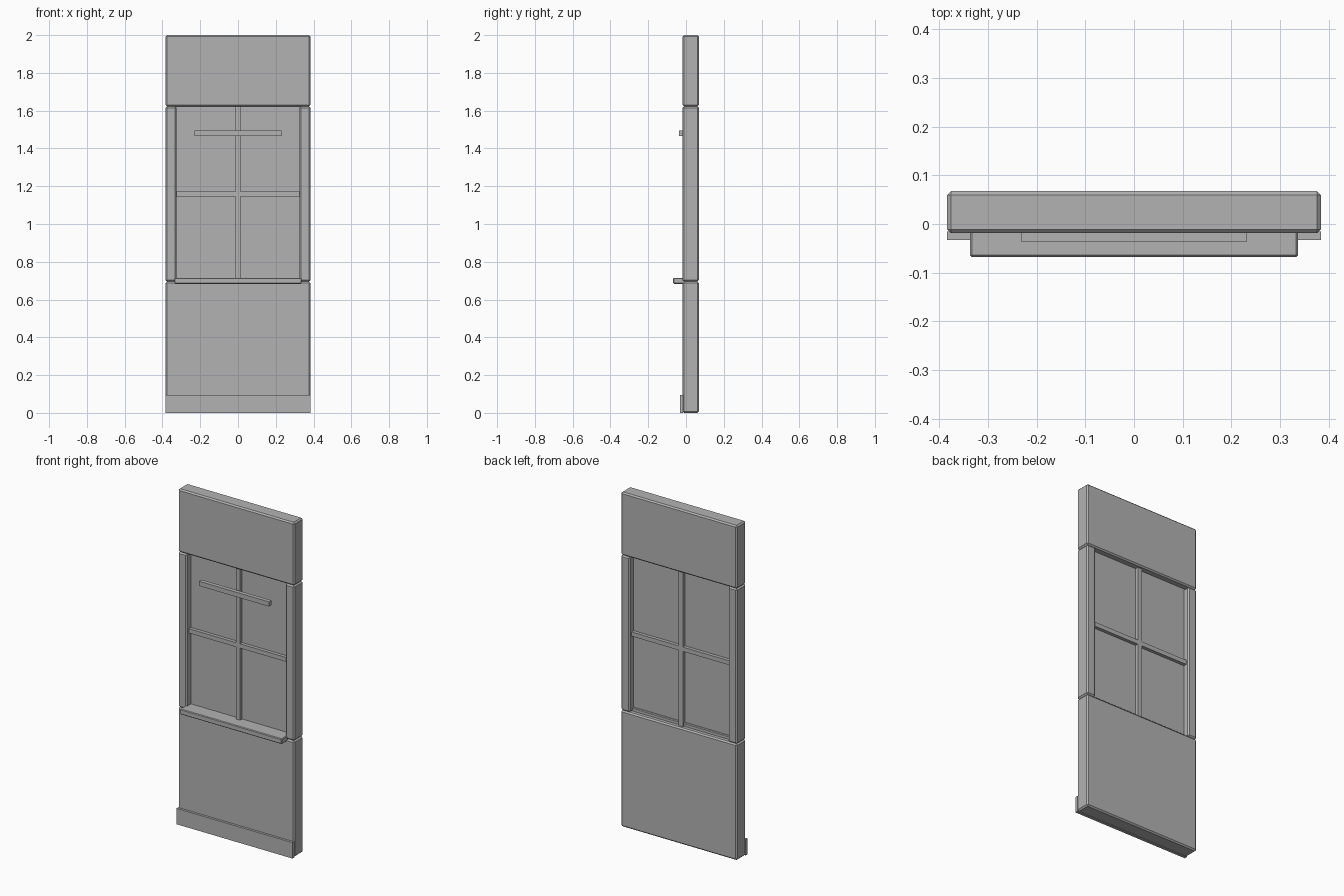
import bpy, bmesh

if "Cube" in bpy.data.objects:
    bpy.data.objects.remove(bpy.data.objects["Cube"])

grey = bpy.data.materials.new("plain grey")
grey.diffuse_color = (0.45, 0.45, 0.45, 1)
grey.use_nodes = True
grey.node_tree.nodes["Principled BSDF"].inputs["Base Color"].default_value = grey.diffuse_color


def box(name, x, y, z, bevel=0.0):
    """Box from (min, max) ranges, with optional chamfered edges."""
    bm = bmesh.new()
    bmesh.ops.create_cube(bm, size=1)
    for v in bm.verts:
        for i, (lo, hi) in enumerate((x, y, z)):
            v.co[i] = hi if v.co[i] > 0 else lo
    if bevel:
        bmesh.ops.bevel(bm, geom=bm.edges[:], offset=bevel, segments=1,
                        affect='EDGES', profile=0.5)
    bmesh.ops.recalc_face_normals(bm, faces=bm.faces[:])
    mesh = bpy.data.meshes.new(name)
    bm.to_mesh(mesh)
    bm.free()
    mesh.materials.append(grey)
    obj = bpy.data.objects.new(name, mesh)
    bpy.context.collection.objects.link(obj)
    return obj


W = 0.384              # half width of the wall
WALL = (-0.019, 0.068)  # wall front and back
LOW, HIGH = 0.695, 1.623  # window opening bottom and top
C = 0.008              # wall chamfer

# Wall sections around the opening
box("lower_wall", (-W, W), WALL, (0, LOW), C)
box("upper_wall", (-W, W), WALL, (HIGH, 2), C)
for side, s in (("left", -1), ("right", 1)):
    box(side + "_post", sorted((s * 0.325, s * W)), WALL, (LOW, HIGH), C)

# Window pane and glazing bars
box("window_pane", (-0.33, 0.33), (0.02, 0.03), (LOW - 0.005, HIGH + 0.005))
box("vertical_glazing_bar", (-0.014, 0.014), (0.0, 0.05), (LOW, HIGH))
box("horizontal_glazing_bar", (-0.327, 0.327), (0.0, 0.05), (1.146, 1.172))

# Sill, rail and skirting
box("window_sill", (-0.337, 0.337), (-0.068, 0.04), (0.683, 0.715), 0.004)
box("front_rail", (-0.231, 0.231), (-0.037, -0.013), (1.467, 1.495))
box("skirting_board", (-W, W), (-0.033, -0.015), (0, 0.095))
